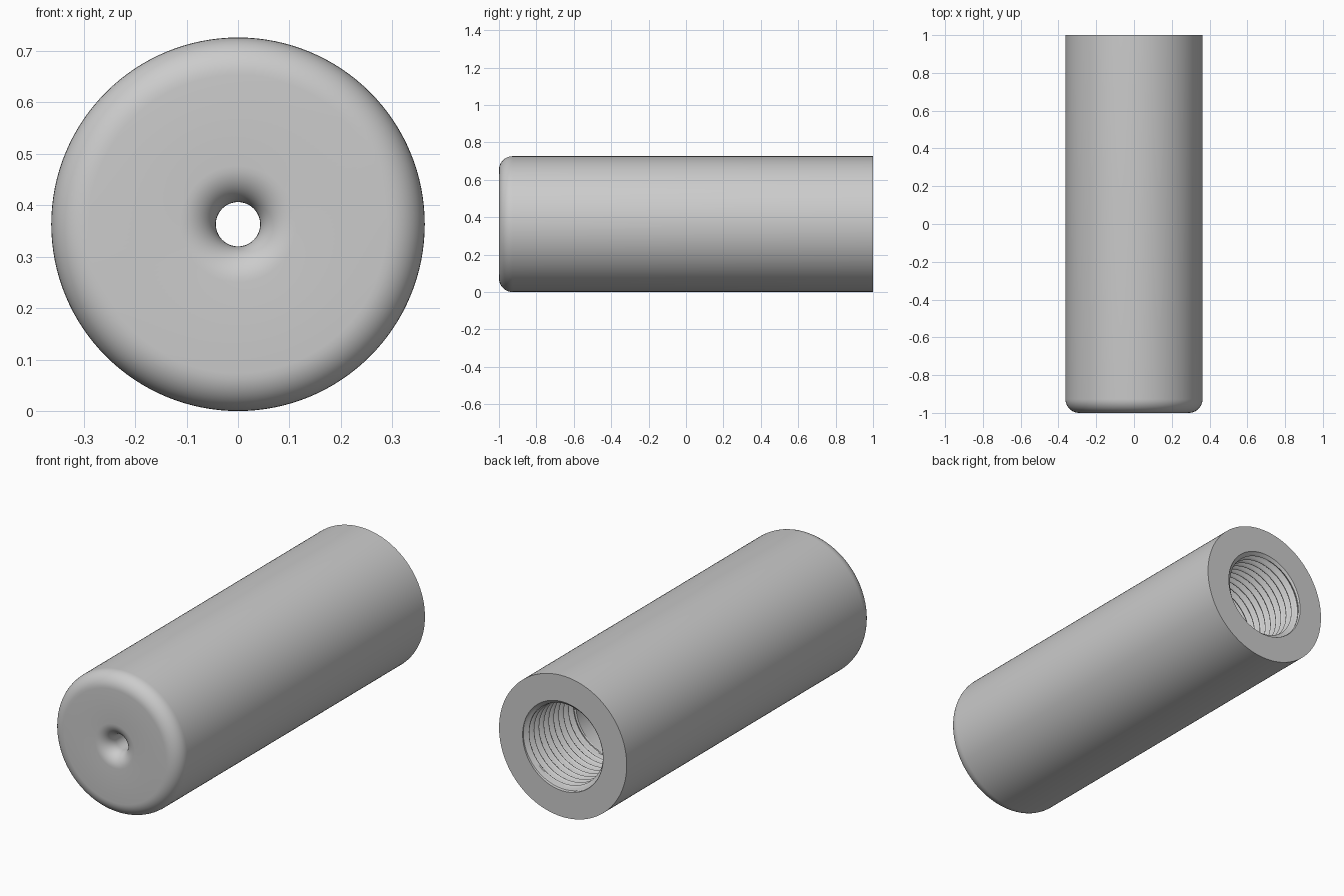
import bpy, bmesh
from math import sin, cos, pi, tau

if "Cube" in bpy.data.objects:
    bpy.data.objects.remove(bpy.data.objects["Cube"], do_unlink=True)

R = 0.363                      # outer radius
SEG = 128                      # steps around the axis
MAJOR, MINOR = 0.229, 0.205    # thread root and crest radii
PITCH, STEPS = 0.04, 8         # thread pitch and rows per turn
THREAD_END = 0.6               # y where the thread stops


def ring_point(r, y, a):
    return (r * cos(a), y, R + r * sin(a))


def grid(bm, rows, point):
    """Sweep rows of points round the axis; point(row, angle) -> (r, y)."""
    table = [[bm.verts.new(ring_point(*point(j, tau * i / SEG), tau * i / SEG))
              for i in range(SEG + 1)] for j in range(rows)]
    for lower, upper in zip(table, table[1:]):
        for i in range(SEG):
            bm.faces.new((lower[i], lower[i + 1], upper[i + 1], upper[i]))


def fillet(cr, cy, rad, start, end, n=10):
    """Arc of profile points round (cr, cy)."""
    angles = [start + (end - start) * k / n for k in range(n + 1)]
    return [(cr + rad * cos(a), cy + rad * sin(a)) for a in angles]


def thread_point(j, a):
    """Helical row, clipped to the threaded length, with faded ends."""
    y = 1 + PITCH * (a / tau - j / STEPS)
    y = max(THREAD_END, min(1, y))
    phase = ((1 - y) / PITCH + a / tau) % 1
    wave = min(1, max(0, 1.5 * abs(2 * phase - 1) - 0.25))
    r = MINOR + (MAJOR - MINOR) * wave
    lead = min(1, (1 - y) / (0.5 * PITCH))
    tail = min(1, (y - THREAD_END) / (0.5 * PITCH))
    r = MAJOR + (r - MAJOR) * lead
    return MINOR + (r - MINOR) * tail, y


bm = bmesh.new()

# Outer shell, rounded front, small flared hole and smooth inner bore
profile = [(MAJOR, 1), (R, 1)]
profile += fillet(R - 0.073, -0.927, 0.073, 0, -pi / 2)
profile += fillet(0.113, -0.93, 0.07, -pi / 2, -pi)
profile += [(0.043, -0.8), (MINOR, -0.8), (MINOR, THREAD_END)]
grid(bm, len(profile), lambda j, a: profile[j])

# Screw thread inside the open back end
turns = round((1 - THREAD_END) / PITCH) + 1
grid(bm, turns * STEPS + 1, thread_point)

bmesh.ops.remove_doubles(bm, verts=bm.verts[:], dist=1e-5)
bmesh.ops.recalc_face_normals(bm, faces=bm.faces[:])

mesh = bpy.data.meshes.new("threaded_sleeve")
bm.to_mesh(mesh)
bm.free()
sleeve = bpy.data.objects.new("threaded_sleeve", mesh)
bpy.context.collection.objects.link(sleeve)

# Plain grey finish
grey = bpy.data.materials.new("plain_grey")
grey.use_nodes = True
colour = (0.6, 0.6, 0.6, 1)
grey.diffuse_color = colour
grey.node_tree.nodes["Principled BSDF"].inputs["Base Color"].default_value = colour
mesh.materials.append(grey)

bpy.ops.object.select_all(action="DESELECT")
sleeve.select_set(True)
bpy.context.view_layer.objects.active = sleeve
bpy.ops.object.shade_smooth_by_angle(angle=pi / 6)
